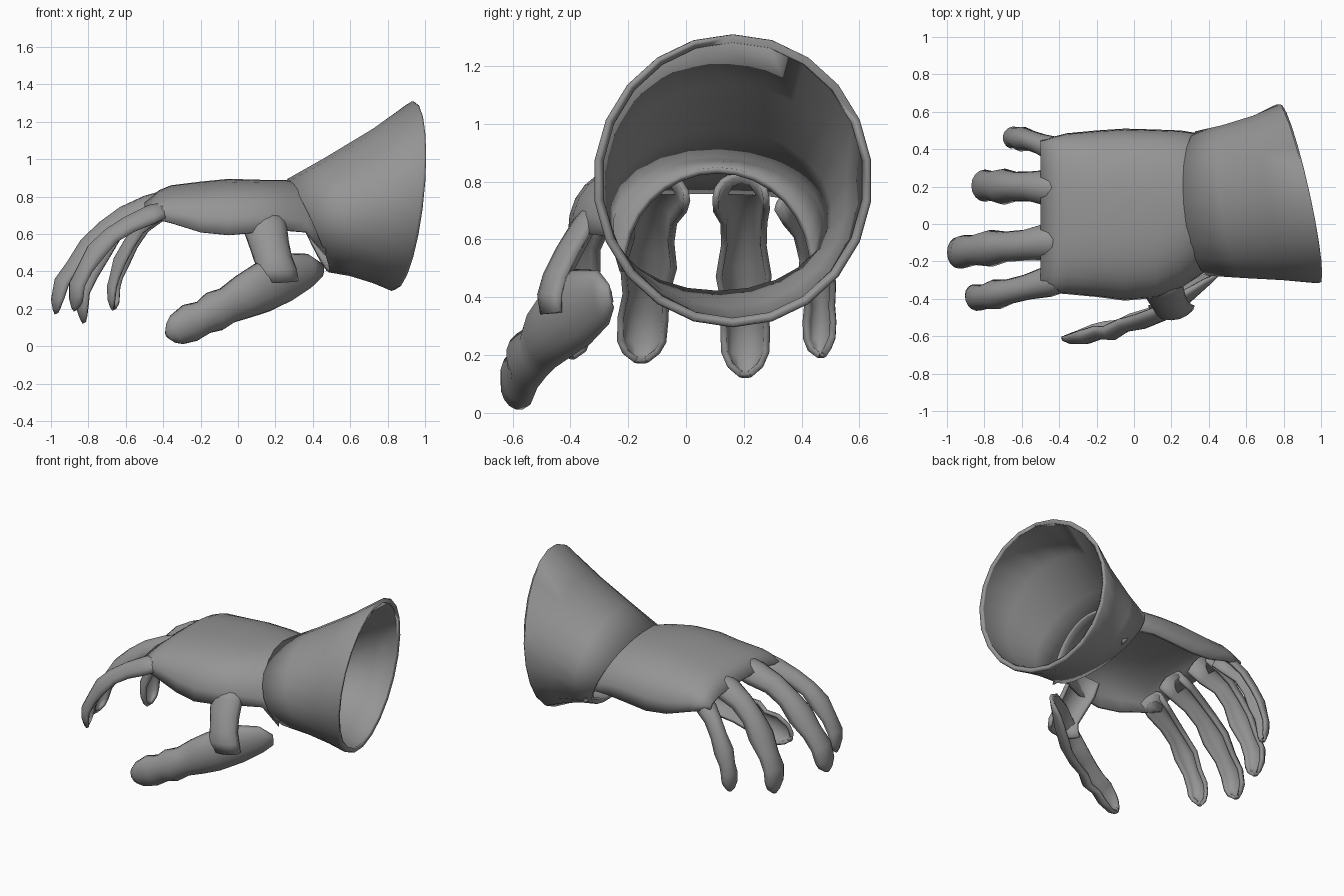
import bpy, bmesh, math
from mathutils import Vector

grey = bpy.data.materials.new("plain grey")
grey.diffuse_color = (0.3, 0.3, 0.3, 1)


def loft(name, rings, closed=False, thick=0.022):
    """Skin a list of point rings, face it outward and give it thickness."""
    bm = bmesh.new()
    vs = [[bm.verts.new(p) for p in r] for r in rings]
    n = len(rings[0])
    for a, b in zip(vs, vs[1:]):
        for i in range(n if closed else n - 1):
            j = (i + 1) % n
            bm.faces.new((a[i], a[j], b[j], b[i]))
    bm.normal_update()
    facing, k = 0, n if closed else n - 1
    for i, f in enumerate(bm.faces):
        mid = sum((Vector(p) for p in rings[i // k]), Vector()) / n
        facing += f.normal.dot(f.calc_center_median() - mid) * f.calc_area()
    if facing < 0:
        bmesh.ops.reverse_faces(bm, faces=bm.faces[:])
    me = bpy.data.meshes.new(name)
    bm.to_mesh(me)
    bm.free()
    ob = bpy.data.objects.new(name, me)
    bpy.context.collection.objects.link(ob)
    me.materials.append(grey)
    sol = ob.modifiers.new("thickness", "SOLIDIFY")
    sol.thickness, sol.offset = thick, -1
    bpy.ops.object.select_all(action="DESELECT")
    ob.select_set(True)
    bpy.context.view_layer.objects.active = ob
    bpy.ops.object.shade_smooth_by_angle(angle=math.radians(50))
    return ob


def half_shell(name, path, widths, depths, out, n=8):
    """Sweep a half-round section along the ridge path, open on the inner side."""
    pts = [Vector(p) for p in path]
    rings = []
    for i, p in enumerate(pts):
        t = (pts[min(i + 1, len(pts) - 1)] - pts[max(i - 1, 0)]).normalized()
        up = Vector(out)
        up = (up - t * up.dot(t)).normalized()
        side = t.cross(up)
        ring = []
        for k in range(n + 1):
            a = math.pi * k / n
            ring.append(p + side * widths[i] * math.cos(a)
                        + up * depths[i] * (math.sin(a) - 1))
        rings.append(ring)
    return loft(name, rings)


# Flared cuff: slanted oval at the wrist widening to a slanted round mouth
def oval(c, ry, rz, lean_top, lean_front, n=22):
    return [(c[0] + lean_top * math.cos(a) + lean_front * math.sin(a),
             c[1] - ry * math.sin(a), c[2] + rz * math.cos(a))
            for a in (2 * math.pi * k / n for k in range(n))]


loft("cuff", [oval((0.375, 0.11, 0.645), 0.39, 0.25, -0.11, 0.03),
              oval((0.53, 0.12, 0.69), 0.412, 0.315, -0.07, 0.05),
              oval((0.72, 0.14, 0.75), 0.445, 0.412, 0.0, 0.08),
              oval((0.875, 0.162, 0.803), 0.483, 0.507, 0.055, 0.105),
              oval((0.89, 0.162, 0.805), 0.477, 0.503, 0.05, 0.105)],
     closed=True, thick=0.028)

# Back of the hand: x, front y, back y, top z, lower edge z, section squareness
stations = [(0.47, -0.23, 0.45, 0.85, 0.49, 1.0), (0.37, -0.265, 0.48, 0.872, 0.61, 0.95),
            (0.25, -0.345, 0.50, 0.89, 0.62, 0.85), (0.12, -0.395, 0.505, 0.89, 0.61, 0.75),
            (-0.05, -0.41, 0.51, 0.895, 0.595, 0.75), (-0.2, -0.39, 0.50, 0.88, 0.61, 0.75),
            (-0.36, -0.375, 0.485, 0.86, 0.66, 0.75), (-0.42, -0.37, 0.47, 0.835, 0.675, 0.75),
            (-0.50, -0.34, 0.445, 0.775, 0.70, 0.75)]
rings = []
for x, y0, y1, zt, zb, e in stations:
    ring = []
    for k in range(17):
        a = math.pi * k / 16
        c, s = math.cos(a), max(math.sin(a), 0)
        ring.append((x, (y0 + y1) / 2 + (y1 - y0) / 2 * math.copysign(abs(c) ** e, c),
                     zb + (zt - zb) * s ** e))
    rings.append(ring)
loft("hand_back", rings)

# Fingers: half shells, wide at the knuckle, swelling at the joints, rounded tips
swell = [1.12, 1.12, 0.92, 0.9, 1.1, 0.9, 0.98, 0.95, 0.72, 0.3]
sink = [1.0, 1.1, 1.0, 0.95, 1.05, 0.8, 0.78, 0.65, 0.45, 0.2]
fingers = {
    "index_finger": (0.074, (-1, -0.3, 0.9), [
        (-0.40, -0.285, 0.785), (-0.50, -0.32, 0.745), (-0.61, -0.35, 0.69),
        (-0.71, -0.375, 0.625), (-0.80, -0.395, 0.54), (-0.855, -0.405, 0.43),
        (-0.90, -0.41, 0.34), (-0.90, -0.41, 0.26), (-0.885, -0.41, 0.21),
        (-0.87, -0.41, 0.19)]),
    "middle_finger": (0.09, (-1, 0, 0.9), [
        (-0.39, -0.08, 0.835), (-0.50, -0.09, 0.805), (-0.63, -0.11, 0.745),
        (-0.74, -0.12, 0.665), (-0.84, -0.13, 0.57), (-0.915, -0.14, 0.45),
        (-0.98, -0.15, 0.36), (-1.0, -0.155, 0.25), (-0.99, -0.155, 0.195),
        (-0.98, -0.155, 0.17)]),
    "ring_finger": (0.088, (-1, 0, 0.9), [
        (-0.39, 0.19, 0.835), (-0.50, 0.19, 0.795), (-0.61, 0.20, 0.73),
        (-0.70, 0.20, 0.635), (-0.78, 0.20, 0.52), (-0.83, 0.205, 0.39),
        (-0.87, 0.205, 0.30), (-0.865, 0.205, 0.20), (-0.845, 0.205, 0.145),
        (-0.83, 0.205, 0.12)]),
    "little_finger": (0.061, (-1, 0.25, 0.9), [
        (-0.39, 0.375, 0.775), (-0.48, 0.41, 0.725), (-0.55, 0.44, 0.66),
        (-0.61, 0.46, 0.565), (-0.665, 0.47, 0.47), (-0.685, 0.475, 0.38),
        (-0.70, 0.475, 0.32), (-0.695, 0.475, 0.25), (-0.68, 0.475, 0.21),
        (-0.67, 0.475, 0.19)]),
}
for name, (w, out, path) in fingers.items():
    half_shell(name, path, [w * s for s in swell],
               [(0.03 + 0.75 * w) * s for s in sink], out)

# Thumb plate, hanging in front of the palm and open towards it
half_shell("thumb",
           [(0.46, -0.27, 0.40), (0.41, -0.32, 0.395), (0.30, -0.42, 0.365),
            (0.17, -0.515, 0.31), (0.06, -0.56, 0.26), (-0.03, -0.575, 0.215),
            (-0.10, -0.62, 0.18), (-0.17, -0.615, 0.145), (-0.24, -0.64, 0.115),
            (-0.33, -0.64, 0.075), (-0.37, -0.625, 0.06), (-0.385, -0.61, 0.055)],
           [0.04, 0.095, 0.135, 0.135, 0.12, 0.10, 0.11, 0.092, 0.105, 0.085, 0.06, 0.025],
           [0.02, 0.05, 0.08, 0.09, 0.09, 0.08, 0.09, 0.08, 0.085, 0.06, 0.04, 0.02],
           (0, -1, -0.2))

# Strap joining the thumb plate to the hand
half_shell("thumb_strap",
           [(0.14, -0.34, 0.73), (0.145, -0.395, 0.66), (0.165, -0.45, 0.57),
            (0.19, -0.495, 0.48), (0.20, -0.515, 0.41), (0.20, -0.505, 0.34)],
           [0.11, 0.115, 0.105, 0.10, 0.115, 0.125],
           [0.06, 0.075, 0.08, 0.08, 0.08, 0.07], (0, -1, 0.2))
